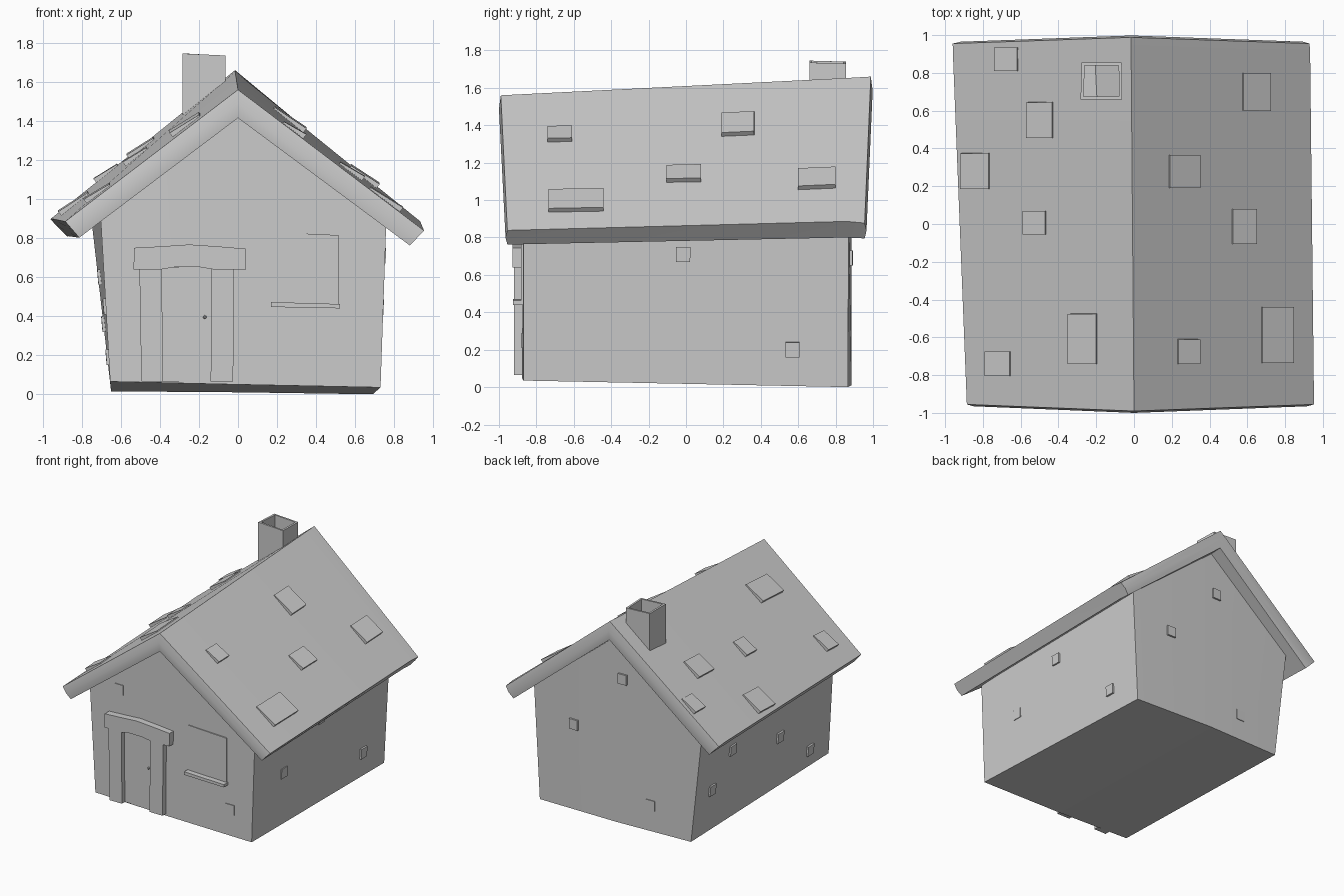
import bpy, bmesh
from mathutils import Vector
from mathutils.bvhtree import BVHTree

cube = bpy.data.objects.get("Cube")
if cube:
    bpy.data.objects.remove(cube, do_unlink=True)

# One plain colour
grey = bpy.data.materials.new("plain_grey")
grey.use_nodes = True
grey.diffuse_color = (0.6, 0.6, 0.6, 1)
grey.node_tree.nodes["Principled BSDF"].inputs["Base Color"].default_value = (0.6, 0.6, 0.6, 1)
parts = []


def finish(name, bm):
    bmesh.ops.recalc_face_normals(bm, faces=bm.faces)
    mesh = bpy.data.meshes.new(name)
    bm.to_mesh(mesh)
    obj = bpy.data.objects.new(name, mesh)
    mesh.materials.append(grey)
    bpy.context.collection.objects.link(obj)
    parts.append(obj)
    tree = BVHTree.FromBMesh(bm)
    bm.free()
    return tree


def loft(bm, rings):
    """Join matching rings of points with quads and return the vertex rings."""
    loops = [[bm.verts.new(p) for p in ring] for ring in rings]
    n = len(loops[0])
    for a, b in zip(loops, loops[1:]):
        for i in range(n):
            j = (i + 1) % n
            bm.faces.new((a[i], a[j], b[j], b[i]))
    return loops


def solid(name, lower, upper):
    bm = bmesh.new()
    loops = loft(bm, [lower, upper])
    bm.faces.new(loops[0])
    bm.faces.new(loops[1])
    return finish(name, bm)


def prism(name, outline, y_front, y_back):
    """Outline in x and z, pushed through the depth."""
    return solid(name, [(x, y_front, z) for x, z in outline],
                 [(x, y_back, z) for x, z in outline])


# Walls: slightly crooked gabled body with a fold down each end
front = [(-.655, -.87, .065), (0, -.878, .05), (.73, -.87, .035),
         (.76, -.87, .9), (0, -.878, 1.48), (-.705, -.87, .93)]
back = [(-.65, .865, .015), (0, .885, .01), (.69, .865, 0),
        (.74, .87, .95), (-.01, .885, 1.57), (-.757, .87, .95)]
bm = bmesh.new()
for loop in loft(bm, [front, back]):
    bm.faces.new((loop[0], loop[1], loop[4], loop[5]))
    bm.faces.new((loop[1], loop[2], loop[3], loop[4]))
walls = finish("walls", bm)


# Roof: thick folded slab, its ends slightly bowed
def roof_ring(y_eave, y_ridge, bulge, outer, inner):
    ys = (y_eave, y_ridge, y_eave)
    o = [Vector((x, y, z)) for (x, z), y in zip(outer, ys)]
    i = [Vector((x, y, z)) for (x, z), y in zip(inner, ys)]
    m = [(a + b) / 2 + Vector((0, bulge, 0)) for a, b in zip(o, i)]
    return [o[0], o[1], o[2], m[2], i[2], i[1], i[0], m[0]], m[1]


ends = [
    roof_ring(-.955, -.99, -.01,
              [(-.885, .885), (0, 1.56), (.953, .838)],
              [(-.813, .802), (0, 1.415), (.88, .762)]),
    roof_ring(.86, .87, 0,
              [(-.957, .9), (-.015, 1.653), (.933, .886)],
              [(-.873, .81), (-.012, 1.505), (.862, .8)]),
    roof_ring(.955, .988, .01,
              [(-.96, .895), (-.015, 1.66), (.93, .877)],
              [(-.874, .807), (-.012, 1.51), (.86, .795)]),
]
bm = bmesh.new()
loops = loft(bm, [ring for ring, _ in ends])
for loop, peak in ((loops[0], ends[0][1]), (loops[-1], ends[-1][1])):
    p = bm.verts.new(peak)
    a, ridge, b, mb, ib, under, ia, ma = loop
    for quad in ((a, ridge, p, ma), (ridge, b, mb, p), (ma, p, under, ia), (p, mb, ib, under)):
        bm.faces.new(quad)
roof = finish("roof", bm)

# Loose roof tiles: x and y ranges seen from above, tipped up at the downhill side
tiles = [(-.725, -.615, .81, .935), (-.555, -.43, .455, .645), (-.905, -.765, .185, .375),
         (-.575, -.465, -.055, .07), (-.335, -.195, -.74, -.475), (-.775, -.655, -.805, -.675),
         (.575, .71, .6, .8), (.185, .335, .19, .365), (.52, .635, -.105, .08),
         (.23, .335, -.74, -.61), (.675, .83, -.735, -.44)]
for k, (x0, x1, y0, y1) in enumerate(tiles):
    downhill = max(abs(x0), abs(x1))
    low, high = [], []
    for x, y in ((x0, y0), (x1, y0), (x1, y1), (x0, y1)):
        hit, normal = roof.ray_cast(Vector((x, y, 3)), Vector((0, 0, -1)))[:2]
        low.append(hit - normal * .01)
        high.append(hit + normal * (.026 if abs(x) == downhill else .008))
    solid(f"roof_tile_{k + 1}", low, high)


# Raised stones in the walls: viewing side, position along the wall, height
def stone(name, out, along, z, w=.075, h=.08, depth=.014):
    out = Vector(out)
    side = Vector((abs(out.y), abs(out.x), 0))
    hit, normal = walls.ray_cast(side * along + Vector((0, 0, z)) + out * 3, -out)[:2]
    up = (Vector((0, 0, 1)) - normal * normal.z).normalized()
    across = normal.cross(up)
    flat = [hit + across * (a * w / 2) + up * (b * h / 2)
            for a, b in ((-1, -1), (1, -1), (1, 1), (-1, 1))]
    solid(name, [p - normal * .02 for p in flat], [p + normal * depth for p in flat])


stones = {
    (1, 0, 0): [(-.015, .71), (.57, .2), (-.475, .445)],
    (-1, 0, 0): [(.42, .6), (-.22, .45), (-.62, .19), (.65, .36)],
    (0, 1, 0): [(-.06, 1.17), (.377, .69), (-.3, .22)],
    (0, -1, 0): [(-.44, .95), (.54, .25)],
}
for out, spots in stones.items():
    for along, z in spots:
        thin = .006 if out[1] < 0 or along in (-.475, -.3) else .014
        stone(f"wall_stone_{len(parts)}", out, along, z, depth=thin)

# Chimney: open square shaft
top = [(-.283, .66, 1.745), (-.063, .66, 1.735), (-.065, .855, 1.73), (-.277, .855, 1.74)]
mid = Vector((-.172, .757, 0))
base = [(x, y, 1.38) for x, y, _ in top]
rim, well = [], []
for p in top:
    q = mid + (Vector(p) - mid) * .85
    rim.append((q.x, q.y, p[2]))
    well.append((q.x, q.y, 1.5))
bm = bmesh.new()
loops = loft(bm, [base, top, rim, well])
bm.faces.new(loops[0])
bm.faces.new(loops[-1])
finish("chimney", bm)

# Doorway: posts, bowed lintel, door and knob
prism("door_post_right", [(-.495, .065), (-.385, .065), (-.39, .66), (-.505, .66)], -.92, -.85)
prism("door_post_left", [(-.14, .065), (-.025, .065), (-.02, .66), (-.135, .66)], -.92, -.85)
prism("door_lintel", [(-.535, .64), (-.39, .64), (-.32, .652), (-.2, .652), (-.13, .64),
                      (.04, .64), (.042, .745), (-.1, .757), (-.25, .767), (-.4, .757),
                      (-.532, .75)], -.928, -.85)
prism("door", [(-.387, .065), (-.14, .065), (-.135, .65), (-.39, .65)], -.882, -.86)
bm = bmesh.new()
bmesh.ops.create_icosphere(bm, subdivisions=1, radius=.01)
bmesh.ops.translate(bm, verts=bm.verts, vec=(-.17, -.888, .395))
finish("door_knob", bm)

# Window: thin pane and sill
prism("window_pane", [(.177, .46), (.515, .46), (.515, .815), (.18, .83)], -.882, -.86)
prism("window_sill", [(.17, .447), (.522, .44), (.522, .462), (.17, .472)], -.925, -.85)

# Soft shading with sharp corners kept
bpy.ops.object.select_all(action='DESELECT')
for obj in parts:
    obj.select_set(True)
bpy.context.view_layer.objects.active = parts[0]
bpy.ops.object.shade_smooth_by_angle(angle=.5)
